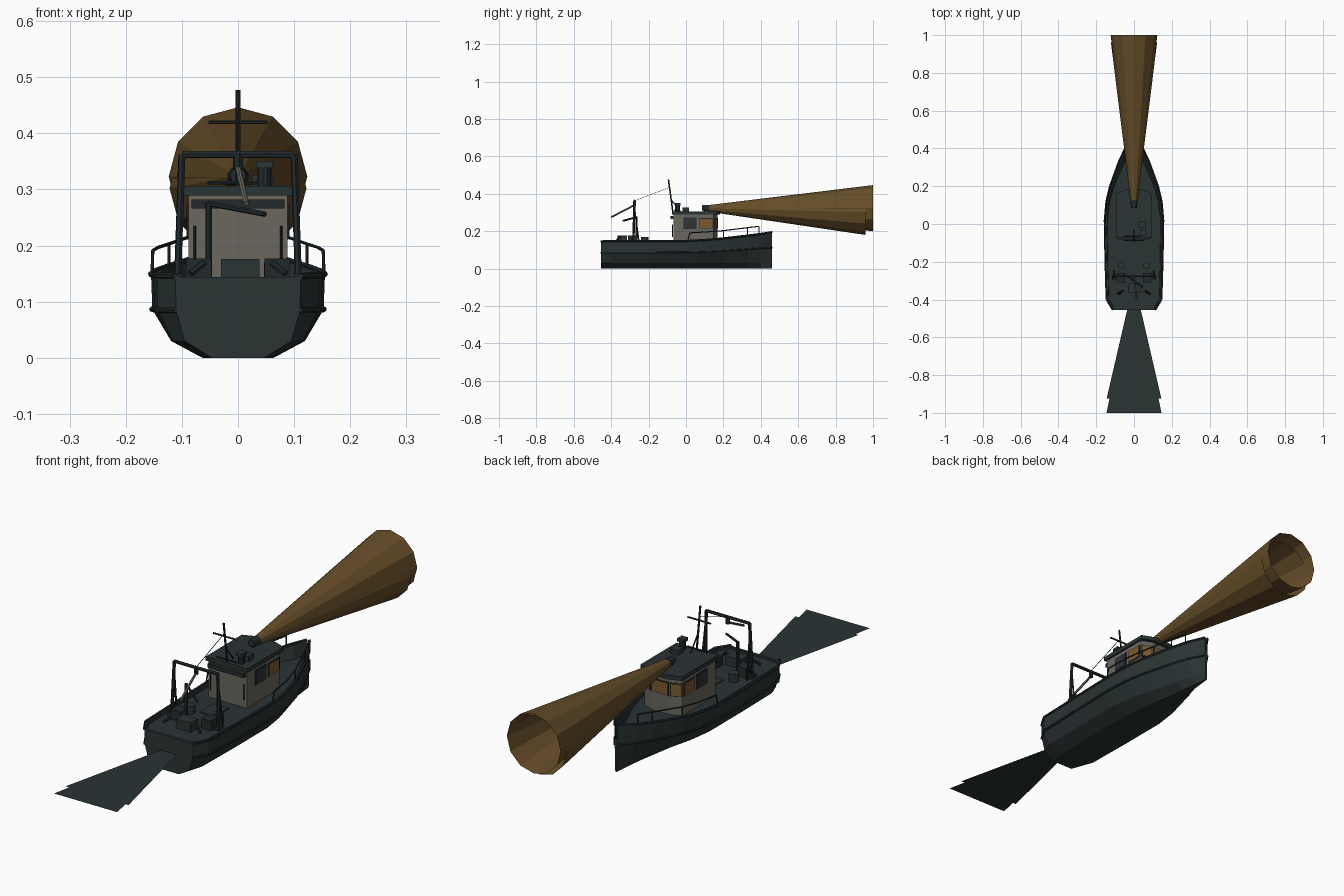
import bpy, bmesh, math
from mathutils import Vector

if "Cube" in bpy.data.objects:
    bpy.data.objects.remove(bpy.data.objects["Cube"])


def material(name, *rgb):
    m = bpy.data.materials.new(name)
    m.diffuse_color = (*rgb, 1)
    m.use_nodes = True
    m.node_tree.nodes["Principled BSDF"].inputs["Base Color"].default_value = m.diffuse_color
    return m


SLATE = material("slate paint", 0.023, 0.033, 0.034)
DARK = material("dark metal", 0.016, 0.023, 0.025)
CREAM = material("weathered cream", 0.142, 0.135, 0.11)
BEAM = material("amber beam", 0.132, 0.075, 0.021)
AMBER = material("amber window", 0.2, 0.1, 0.025)
GLASS = material("dark glass", 0.03, 0.035, 0.04)


def finish(name, bm, mat, fix=True):
    if fix:
        bmesh.ops.recalc_face_normals(bm, faces=bm.faces)
    me = bpy.data.meshes.new(name)
    bm.to_mesh(me)
    bm.free()
    me.materials.append(mat)
    ob = bpy.data.objects.new(name, me)
    bpy.context.collection.objects.link(ob)
    return ob


def loft(bm, rings, caps=True):
    rows = [[bm.verts.new(p) for p in r] for r in rings]
    n = len(rows[0])
    for a, b in zip(rows, rows[1:]):
        for i in range(n):
            j = (i + 1) % n
            bm.faces.new((a[i], a[j], b[j], b[i]))
    if caps:
        bm.faces.new(rows[0])
        bm.faces.new(rows[-1])


def rod(name, pts, r, mat, sides=6, r2=None):
    """Tube made of straight pieces through the points."""
    bm = bmesh.new()
    pts = [Vector(p) for p in pts]
    for a, b in zip(pts, pts[1:]):
        d = (b - a).normalized()
        u = d.orthogonal().normalized()
        v = d.cross(u)
        loft(bm, [[c + (u * math.cos(t) + v * math.sin(t)) * q
                   for t in [2 * math.pi * k / sides for k in range(sides)]]
                  for c, q in ((a, r), (b, r2 or r))])
    return finish(name, bm, mat)


def prism(name, plan, z0, z1, mat):
    bm = bmesh.new()
    loft(bm, [[(x, y, h) for x, y in plan] for h in (z0, z1)])
    return finish(name, bm, mat)


def box(name, x, y, z, mat):
    return prism(name, [(x[0], y[0]), (x[1], y[0]), (x[1], y[1]), (x[0], y[1])], z[0], z[1], mat)


# Hull: y, half beam, bottom share, chine share, sheer height
STATIONS = [(-.455, .112, .42, .85, .146), (-.40, .145, .42, .8, .147), (-.2, .151, .42, .79, .147),
            (.02, .155, .40, .77, .149), (.12, .146, .34, .72, .155), (.2, .127, .28, .66, .162),
            (.33, .08, .2, .58, .177), (.4, .047, .2, .5, .186), (.46, .006, .5, .6, .195)]


def rub(z):
    return z * .58


rings = []
for y, w, b, c, z in STATIONS:
    inner = max(w - .012, w * .4)
    deck_edge = max(inner - (z - .145) * .6, w * .3)
    half = [(w * b, 0), (w * c, .03), (w * .985, rub(z)), (w, z), (inner, z), (deck_edge, .137)]
    rings.append([(x, y, h) for x, h in half] + [(-x, y, h) for x, h in reversed(half)])
bm = bmesh.new()
loft(bm, rings)
finish("hull", bm, SLATE)
box("stern_bulwark", (-.108, .108), (-.455, -.443), (.13, .144), SLATE)

# Gunwale cap, rub strake and bow railing on each side
for s, side in ((1, "right"), (-1, "left")):
    rod("gunwale_cap_" + side, [(s * w, y, z) for y, w, b, c, z in STATIONS], .0055, DARK)
    rod("rub_strake_" + side, [(s * w * .99, y, rub(z)) for y, w, b, c, z in STATIONS], .005, DARK)
    rail = [(.152, .02, .191), (.142, .12, .197), (.123, .2, .203), (.077, .33, .219), (.052, .39, .226)]
    rod("bow_rail_" + side, [(s * .153, .01, .15)] + [(s * x, y, z) for x, y, z in rail], .003, DARK)
    for x, y, z in rail[2:]:
        rod("rail_post_" + side, [(s * x, y, z), (s * x, y, z - .042)], .0028, DARK)

# Wheelhouse with a shallow faceted front
PLAN = [(.088, -.067), (.088, .148), (.042, .168), (-.042, .168), (-.088, .148), (-.088, -.067)]
prism("wheelhouse", PLAN, .13, .292, CREAM)
prism("wheelhouse_roof", [(x * 1.09, y + (.014 if y > 0 else -.008)) for x, y in PLAN], .289, .306, SLATE)
box("aft_header", (-.083, .083), (-.082, -.066), (.266, .282), DARK)


def window(name, i, f0, f1, z0, z1, mat, t=.004):
    """Plate on wall i of the wheelhouse between two shares of its length."""
    a, b = Vector(PLAN[i]), Vector(PLAN[(i + 1) % 6])
    d = b - a
    n = Vector((d.y, -d.x)).normalized() * t
    p, q = a + d * f0, a + d * f1
    prism(name, [p - n, q - n, q + n, p + n], z0, z1, mat)


def framed(name, i, f0, f1, z0, z1, mat):
    m = .004 / (Vector(PLAN[(i + 1) % 6]) - Vector(PLAN[i])).length
    window(name + "_frame", i, f0 - m, f1 + m, z0 - .004, z1 + .004, DARK, .002)
    window(name, i, f0, f1, z0, z1, mat)


for name, f0, f1, z0, z1, mat in (("side_window", .66, .955, .218, .266, AMBER),
                                  ("door_window", .27, .56, .215, .27, GLASS)):
    framed(name + "_right", 0, f0, f1, z0, z1, mat)
    framed(name + "_left", 4, 1 - f1, 1 - f0, z0, z1, mat)
framed("corner_window_right", 1, .12, .88, .218, .266, AMBER)
framed("front_window", 2, .08, .92, .218, .266, AMBER)
framed("corner_window_left", 3, .12, .88, .218, .266, AMBER)
for s in (-1, 1):
    rod("aft_grab_rail", [(s * .077, -.072, .17), (s * .077, -.072, .235)], .002, DARK)

# Roof fittings: mast, lamp, locker, exhaust
rod("mast", [(0, -.07, .3), (0, -.094, .477)], .0042, DARK)
rod("mast_crossbar", [(-.053, -.087, .42), (.053, -.087, .42)], .0035, DARK)
rod("aerial_bar", [(-.054, -.062, .312), (.035, -.062, .312)], .0035, DARK)
rod("mast_brace", [(0, -.03, .305), (0, -.08, .37)], .003, DARK)
rod("exhaust_pipe", [(.047, -.045, .305), (.047, -.045, .338)], .013, DARK, 10)
box("exhaust_cap", (.032, .062), (-.06, -.03), (.338, .351), SLATE)
box("roof_locker", (.025, .062), (-.02, .015), (.305, .326), SLATE)
rod("lamp_stand", [(0, .1, .3), (0, .1, .322)], .008, DARK)
rod("search_lamp", [(0, .085, .325), (0, .125, .323)], .014, DARK, 12, .019)
rod("stay_wire", [(0, -.09, .433), (0, -.275, .363)], .0013, DARK, 4)

# Light beams: two open overlapping cones
for name, end, z, r in (("upper_beam", 1.0, .323, .1235), ("lower_beam", .96, .302, .122)):
    bm = bmesh.new()
    loft(bm, [[(math.sin(t) * q, y, h + math.cos(t) * q)
               for t in [math.pi * k / 6 for k in range(12)]]
              for y, h, q in ((.115, .322, .017), (end, z, r))], caps=False)
    finish(name, bm, BEAM)

# Wake: two flat overlapping fans behind the stern
for name, y1, z in (("long_wake", -1.0, .077), ("short_wake", -.925, .078)):
    bm = bmesh.new()
    x0, x1 = .035, .145
    bm.faces.new([bm.verts.new(p) for p in ((-x1, y1, z), (x1, y1, z), (x0, -.45, z), (-x0, -.45, z))])
    finish(name, bm, SLATE, fix=False)

# Gantry with lifting boom and small crane
rod("gantry", [(-.108, -.282, .13), (-.1, -.275, .362), (.1, -.275, .362), (.108, -.282, .13)], .0065, DARK)
for s in (-1, 1):
    rod("gantry_brace", [(s * .101, -.275, .32), (s * .106, -.25, .13)], .004, DARK)
    box("gantry_foot", (s * .108 - .009, s * .108 + .009), (-.295, -.265), (.128, .15), DARK)
rod("lifting_boom", [(0, -.275, .34), (.015, -.4, .275)], .005, CREAM)
rod("boom_sling", [(0, -.275, .362), (0, -.275, .335)], .009, DARK)
rod("crane_post", [(-.052, -.265, .13), (-.052, -.265, .278)], .006, DARK)
rod("crane_arm", [(-.052, -.265, .275), (.048, -.335, .256)], .005, DARK)

# Deck gear
box("deck_winch", (-.03, .038), (-.365, -.315), (.135, .176), SLATE)
for s in (-1, 1):
    box("deck_locker", (s * .07 - .023, s * .07 + .023), (-.31, -.26), (.135, .177), DARK)
    rod("barrel", [(s * .066, -.22, .135), (s * .066, -.22, .17)], .02, SLATE, 12)
    rod("stern_bollard", [(s * .085, -.37, .15), (s * .06, -.355, .17)], .006, DARK, 8)
box("deck_hatch", (-.035, .035), (-.2, -.11), (.134, .141), SLATE)
